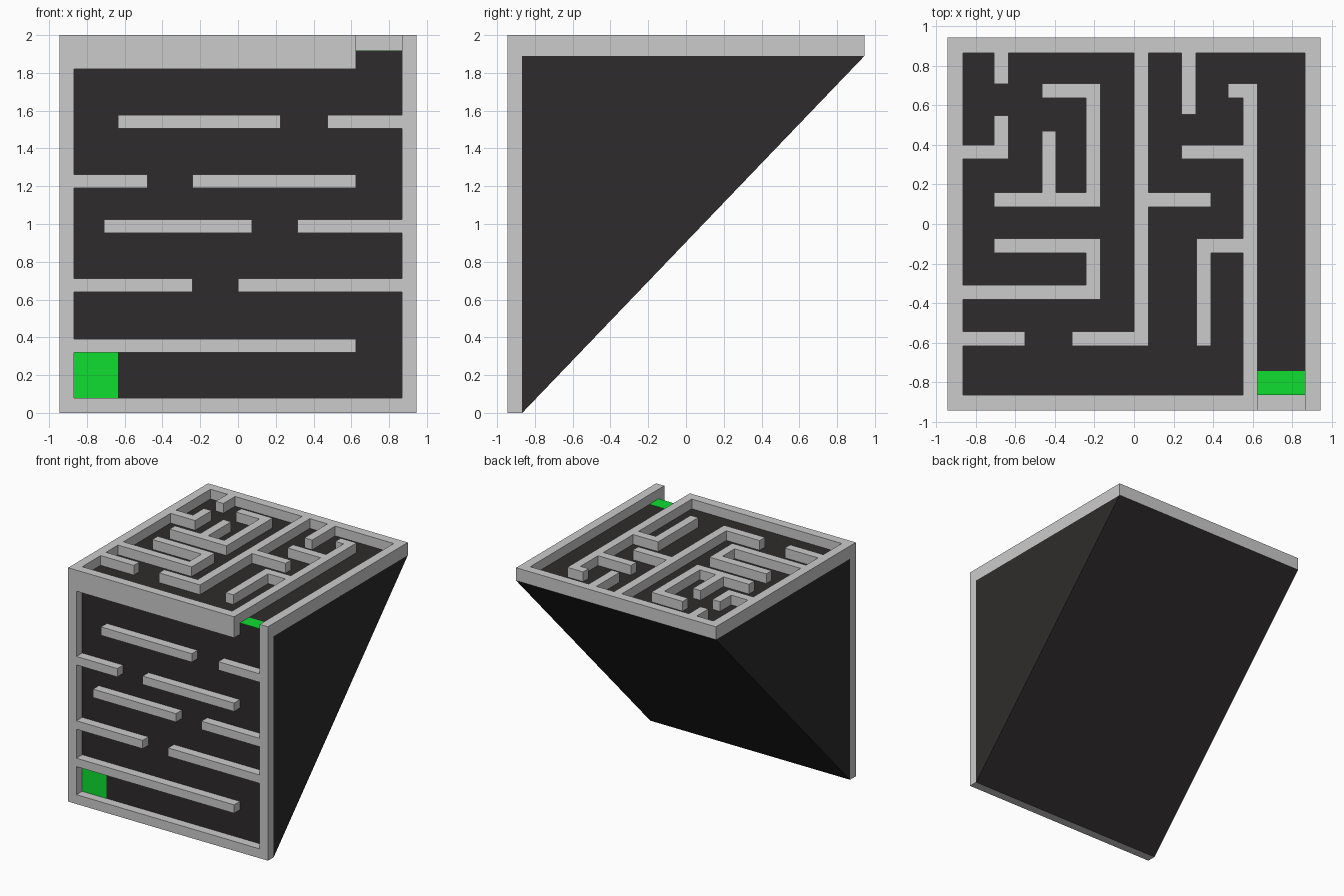
import bpy, bmesh
from mathutils import Vector

if "Cube" in bpy.data.objects:
    bpy.data.objects.remove(bpy.data.objects["Cube"])

E, I = 0.945, 0.867          # outer half width, inner half width
TOP, FLOOR, RIM = 2.0, 1.917, 1.89


def material(name, colour):
    m = bpy.data.materials.new(name)
    m.diffuse_color = (*colour, 1)
    m.use_nodes = True
    m.node_tree.nodes["Principled BSDF"].inputs["Base Color"].default_value = m.diffuse_color
    return m


dark = material("dark", (0.028, 0.024, 0.025))
green = material("green", (0.005, 0.73, 0.03))


def finish(name, bm, mat=None):
    bmesh.ops.recalc_face_normals(bm, faces=bm.faces)
    me = bpy.data.meshes.new(name)
    bm.to_mesh(me)
    bm.free()
    ob = bpy.data.objects.new(name, me)
    bpy.context.collection.objects.link(ob)
    if mat:
        me.materials.append(mat)
    return ob


def prism(name, pts, vec, mat=None):
    """Extrude a closed outline along a vector."""
    bm = bmesh.new()
    f = bm.faces.new([bm.verts.new(p) for p in pts])
    r = bmesh.ops.extrude_face_region(bm, geom=[f], use_keep_orig=True)
    new = [v for v in r["geom"] if isinstance(v, bmesh.types.BMVert)]
    bmesh.ops.translate(bm, verts=new, vec=vec)
    return finish(name, bm, mat)


def walls(name, rects, place, vec):
    """Merge rectangles (u0, u1, v0, v1) into one outline and extrude it."""
    us = sorted({u for r in rects for u in r[:2]})
    vs = sorted({v for r in rects for v in r[2:]})
    bm = bmesh.new()
    grid = {}

    def vert(i, j):
        if (i, j) not in grid:
            grid[i, j] = bm.verts.new(place(us[i], vs[j]))
        return grid[i, j]

    for i in range(len(us) - 1):
        for j in range(len(vs) - 1):
            u, v = (us[i] + us[i + 1]) / 2, (vs[j] + vs[j + 1]) / 2
            if any(a < u < b and c < v < d for a, b, c, d in rects):
                bm.faces.new([vert(i, j), vert(i + 1, j),
                              vert(i + 1, j + 1), vert(i, j + 1)])
    r = bmesh.ops.extrude_face_region(bm, geom=bm.faces[:], use_keep_orig=True)
    new = [v for v in r["geom"] if isinstance(v, bmesh.types.BMVert)]
    bmesh.ops.translate(bm, verts=new, vec=vec)
    bmesh.ops.recalc_face_normals(bm, faces=bm.faces)
    bmesh.ops.dissolve_limit(bm, angle_limit=0.01, verts=bm.verts, edges=bm.edges)
    return finish(name, bm)


# Front maze: frame with a notch at the top right, then rows of bars
front = [(-E, -I, 0, TOP), (I, E, 0, TOP), (-I, I, 0, 0.08), (-I, 0.625, 1.82, TOP)]
rows = [
    (1.505, [(-0.635, 0.225), (0.475, I)]),
    (1.19, [(-I, -0.48), (-0.24, 0.625)]),
    (0.953, [(-0.71, 0.075), (0.315, I)]),
    (0.64, [(-I, -0.24), (0, I)]),
    (0.32, [(-I, 0.625)]),
]
for z, spans in rows:
    front += [(a, b, z, z + 0.072) for a, b in spans]
walls("front_maze_walls", front, lambda u, v: Vector((u, -E, v)), (0, E - I, 0))

# Top maze: frame on three sides and the inner walls
T = 0.073


def across(x0, x1, y):
    return (x0, x1, y, y + T)


def along(x, y0, y1):
    return (x, x + T, y0, y1)


ring = [(-E, -I, -I, E), (I, E, -I, E), (-I, I, I, E)]
inner = [
    along(-0.708, 0.71, I), across(-0.467, -0.17, 0.638), along(-0.243, 0.087, 0.711),
    along(-0.467, 0.16, 0.47), across(-0.708, -0.17, 0.087),
    along(-0.708, 0.328, 0.55), across(-I, -0.635, 0.328),
    across(-0.708, -0.17, -0.147), along(-0.243, -0.383, -0.074), across(-I, -0.17, -0.383),
    across(-I, -0.553, -0.618), across(-0.315, 0.073, -0.618), along(0, -0.618, I),
    across(0.073, 0.39, 0.087), along(0.24, 0.555, I), across(0.24, 0.552, 0.328),
    across(0.475, 0.625, 0.638), along(0.552, -I, 0.711),
    across(0.316, 0.552, -0.147), along(0.316, -0.618, -0.074),
]
walls("top_maze_walls", ring + inner, lambda u, v: Vector((u, v, RIM)), (0, 0, TOP - RIM))

# Dark wedge body and the raised floor of the top maze
prism("wedge_body", [(-E, -I, 0), (-E, -I, RIM), (-E, E, RIM)], (2 * E, 0, 0), dark)
prism("top_floor", [(-I, -I, RIM), (I, -I, RIM), (I, I, RIM), (-I, I, RIM)],
      (0, 0, FLOOR - RIM), dark)

# Green start and finish pads
G = 0.002
prism("top_pad", [(0.625, -I, FLOOR), (I, -I, FLOOR), (I, -0.745, FLOOR), (0.625, -0.745, FLOOR)],
      (0, 0, G), green)
prism("front_pad", [(-I, -I, 0.08), (-0.635, -I, 0.08), (-0.635, -I, 0.32), (-I, -I, 0.32)],
      (0, -G, 0), green)
